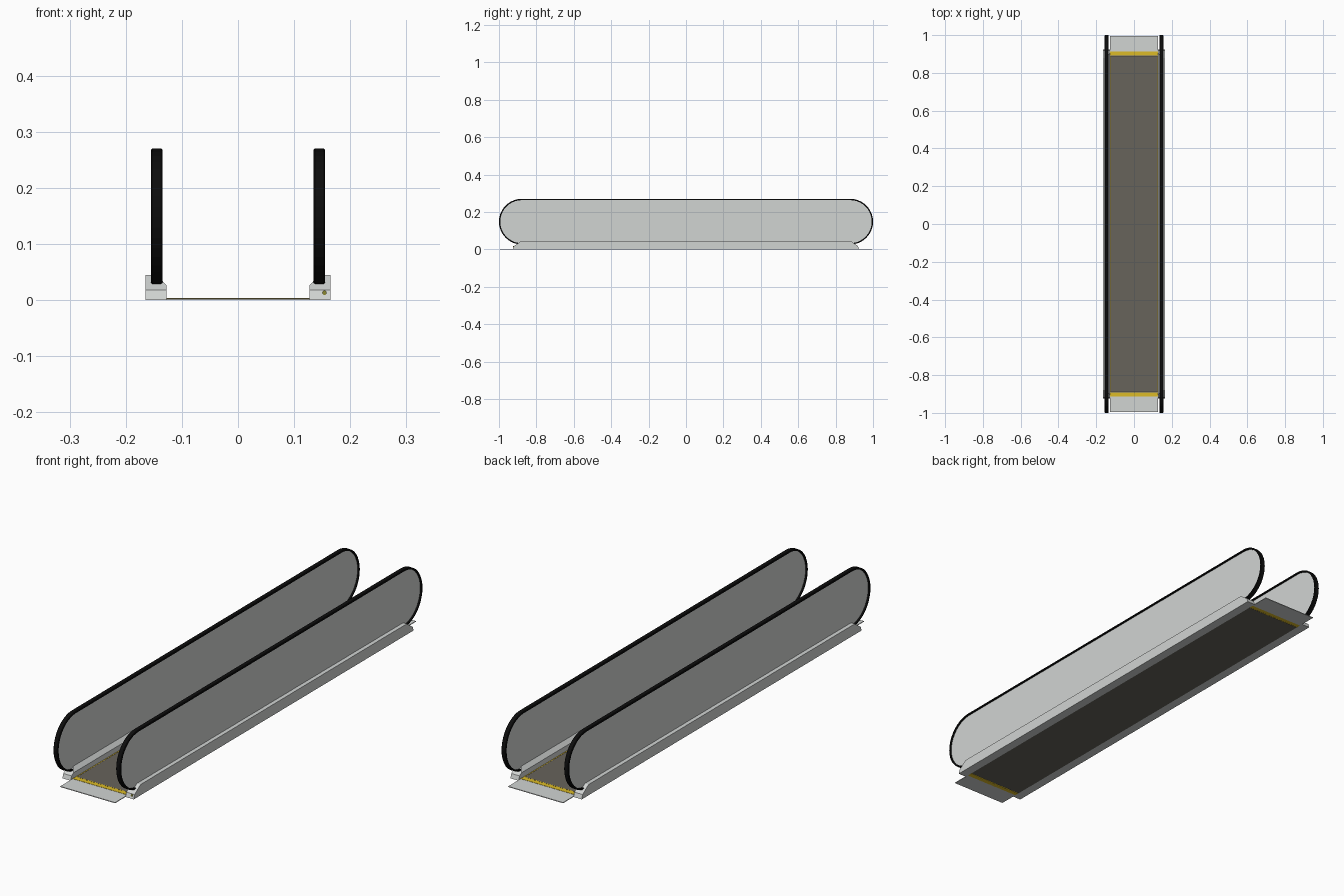
import bpy, bmesh, math
from mathutils import Vector

if "Cube" in bpy.data.objects:
    bpy.data.objects.remove(bpy.data.objects["Cube"])


def material(name, r, g, b):
    m = bpy.data.materials.new(name)
    m.diffuse_color = (r, g, b, 1)
    m.use_nodes = True
    m.node_tree.nodes["Principled BSDF"].inputs["Base Color"].default_value = m.diffuse_color
    return m


STEEL = material("light grey", 0.64, 0.66, 0.65)
RUBBER = material("black rubber", 0.004, 0.004, 0.004)
BELT = material("brown grey belt", 0.135, 0.125, 0.105)
YELLOW = material("safety yellow", 0.72, 0.5, 0.02)
OLIVE = material("olive button", 0.25, 0.24, 0.03)


def finish(bm, name, mat):
    bmesh.ops.recalc_face_normals(bm, faces=bm.faces)
    me = bpy.data.meshes.new(name)
    bm.to_mesh(me)
    bm.free()
    me.materials.append(mat)
    ob = bpy.data.objects.new(name, me)
    bpy.context.collection.objects.link(ob)
    return ob


def box(name, x0, x1, y0, y1, z0, z1, mat):
    bm = bmesh.new()
    bmesh.ops.create_cube(bm, size=1)
    for v in bm.verts:
        v.co = Vector((x1 if v.co.x > 0 else x0,
                       y1 if v.co.y > 0 else y0,
                       z1 if v.co.z > 0 else z0))
    return finish(bm, name, mat)


def prism(points, vec):
    """Closed polygon extruded along vec."""
    bm = bmesh.new()
    f = bm.faces.new([bm.verts.new(p) for p in points])
    out = bmesh.ops.extrude_face_region(bm, geom=[f])
    bmesh.ops.translate(bm, vec=vec, verts=[v for v in out["geom"] if isinstance(v, bmesh.types.BMVert)])
    return bm


CY, CZ, R, N = 0.878, 0.148, 0.122, 20


def rail_path(r):
    """Front end arc, straight top, back end arc, as (y, z)."""
    front = [(-CY - r * math.sin(math.pi * i / N), CZ - r * math.cos(math.pi * i / N)) for i in range(N + 1)]
    return front + [(-y, z) for y, z in reversed(front)]


for s, side in ((-1, "left"), (1, "right")):
    xc = s * 0.145

    # balustrade panel
    bm = prism([(xc - 0.003, y, z) for y, z in rail_path(R - 0.004)], (0.006, 0, 0))
    finish(bm, side + "_panel", STEEL)

    # handrail: chamfered section swept along the path
    section = [(-0.010, -0.007), (0.010, -0.007), (0.010, -0.002),
               (0.008, 0), (-0.008, 0), (-0.010, -0.002)]
    bm = bmesh.new()
    rows = [[bm.verts.new((xc + dx, y, z)) for y, z in rail_path(R + dr)] for dx, dr in section]
    for a, b in zip(rows, rows[1:] + rows[:1]):
        for i in range(len(a) - 1):
            bm.faces.new((a[i], a[i + 1], b[i + 1], b[i]))
    for end in (0, -1):
        bm.faces.new([row[end] for row in rows])
    finish(bm, side + "_handrail", RUBBER)

    # skirt base with sloping ends
    profile = [(0.165, 0), (0.165, 0.045), (0.145, 0.045), (0.127, 0.026), (0.127, 0)]
    bm = prism([(s * x, -0.925, z) for x, z in profile], (0, 1.85, 0))
    for e in (-1, 1):
        for p, q in (((0.925, 0), (0.919, 0.018)), ((0.919, 0.018), (0.88, 0.045))):
            normal = (0, e * (q[1] - p[1]), p[0] - q[0])
            cut = bmesh.ops.bisect_plane(bm, geom=bm.verts[:] + bm.edges[:] + bm.faces[:], dist=1e-6,
                                         plane_co=(0, e * q[0], q[1]), plane_no=normal, clear_outer=True)
            edges = [g for g in cut["geom_cut"] if isinstance(g, bmesh.types.BMEdge)]
            bmesh.ops.holes_fill(bm, edges=[k for k in edges if k.is_boundary], sides=0)
    finish(bm, side + "_skirt", STEEL)

    # thin yellow edge line beside the belt
    box(side + "_belt_edge", s * 0.1235, s * 0.1275, -0.89, 0.89, 0.001, 0.0036, YELLOW)

# moving belt
box("belt", -0.127, 0.127, -0.89, 0.89, 0, 0.003, BELT)

for e, end in ((-1, "front"), (1, "back")):
    # landing plate
    ya, yb = sorted((e * 0.911, e * 0.994))
    box(end + "_landing_plate", -0.127, 0.127, ya, yb, 0, 0.003, STEEL)
    # comb plate with teeth pointing to the belt
    count = 24
    pts = [(-0.127, e * 0.912, 0), (0.127, e * 0.912, 0)]
    w = 0.254 / count
    for i in range(count):
        x = 0.127 - i * w
        pts += [(x, e * 0.895, 0), (x - w / 2, e * 0.886, 0)]
    pts.append((-0.127, e * 0.895, 0))
    finish(prism(pts, (0, 0, 0.004)), end + "_comb", YELLOW)

# stop button on the front right skirt end
bpy.ops.mesh.primitive_cylinder_add(vertices=16, radius=0.004, depth=0.006,
                                    location=(0.154, -0.921, 0.013), rotation=(math.pi / 2, 0, 0))
button = bpy.context.object
button.name = "stop_button"
button.data.materials.append(OLIVE)
